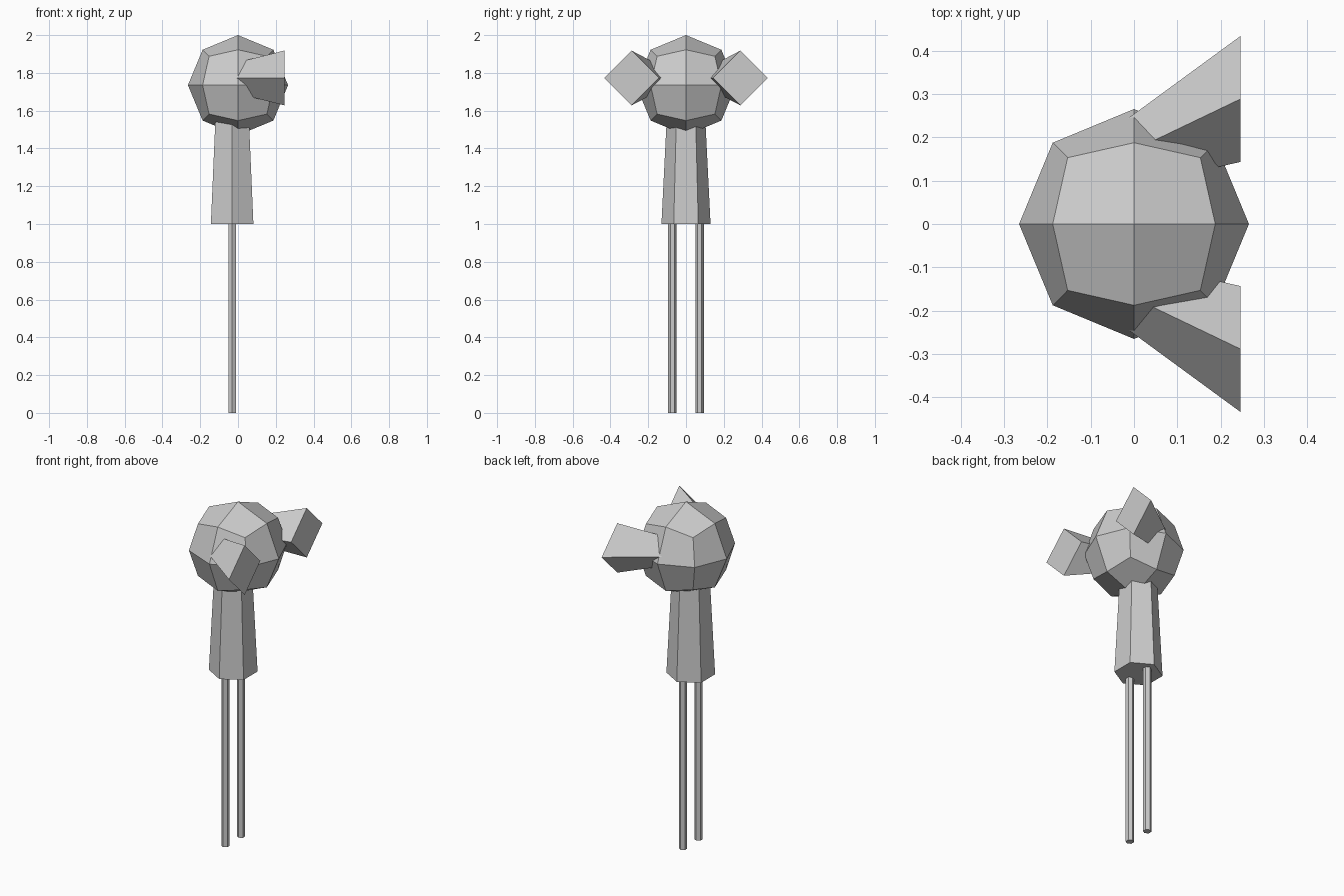
import bpy, bmesh
from math import cos, sin, tau, pi
from mathutils import Vector

if "Cube" in bpy.data.objects:
    bpy.data.objects.remove(bpy.data.objects["Cube"])


def make_object(name, bm):
    bmesh.ops.recalc_face_normals(bm, faces=bm.faces)
    mesh = bpy.data.meshes.new(name)
    bm.to_mesh(mesh)
    bm.free()
    obj = bpy.data.objects.new(name, mesh)
    bpy.context.collection.objects.link(obj)
    return obj


def loft(name, ring_a, ring_b):
    """Closed solid between two rings with the same number of points."""
    bm = bmesh.new()
    a = [bm.verts.new(p) for p in ring_a]
    b = [bm.verts.new(p) for p in ring_b]
    n = len(a)
    bm.faces.new(a)
    bm.faces.new(b)
    for i in range(n):
        j = (i + 1) % n
        bm.faces.new((a[i], a[j], b[j], b[i]))
    return make_object(name, bm)


def hexagon(x, y, z, r):
    # corners point along +y and -y
    return [(x + r * sin(tau * i / 6), y + r * cos(tau * i / 6), z) for i in range(6)]


def diamond(x, y, z, r):
    # square on its corner, facing along x
    return [(x, y + r * cos(pi * i / 2), z + r * sin(pi * i / 2)) for i in range(4)]


# Head: once-divided cube pushed out to a sphere
HEAD_R, HEAD_Z = 0.265, 1.735
bm = bmesh.new()
bmesh.ops.create_cube(bm, size=2)
bmesh.ops.subdivide_edges(bm, edges=bm.edges[:], cuts=1, use_grid_fill=True)
for v in bm.verts:
    v.co = v.co.normalized() * HEAD_R + Vector((0, 0, HEAD_Z))
make_object("head", bm)

# Body: tapered six-sided column reaching into the head
loft("body", hexagon(-0.031, 0, 1.0, 0.13), hexagon(-0.031, 0, 1.6, 0.10))

for side, label in ((-1, "right"), (1, "left")):
    # Thin six-sided leg
    y = side * 0.072
    loft(f"{label}_leg", hexagon(-0.031, y, 0, 0.0225), hexagon(-0.031, y, 1.0, 0.0225))
    # Flaring four-sided horn, starting inside the head
    loft(f"{label}_horn",
         diamond(-0.02, side * 0.161, 1.773, 0.078),
         diamond(0.245, side * 0.288, 1.773, 0.145))
